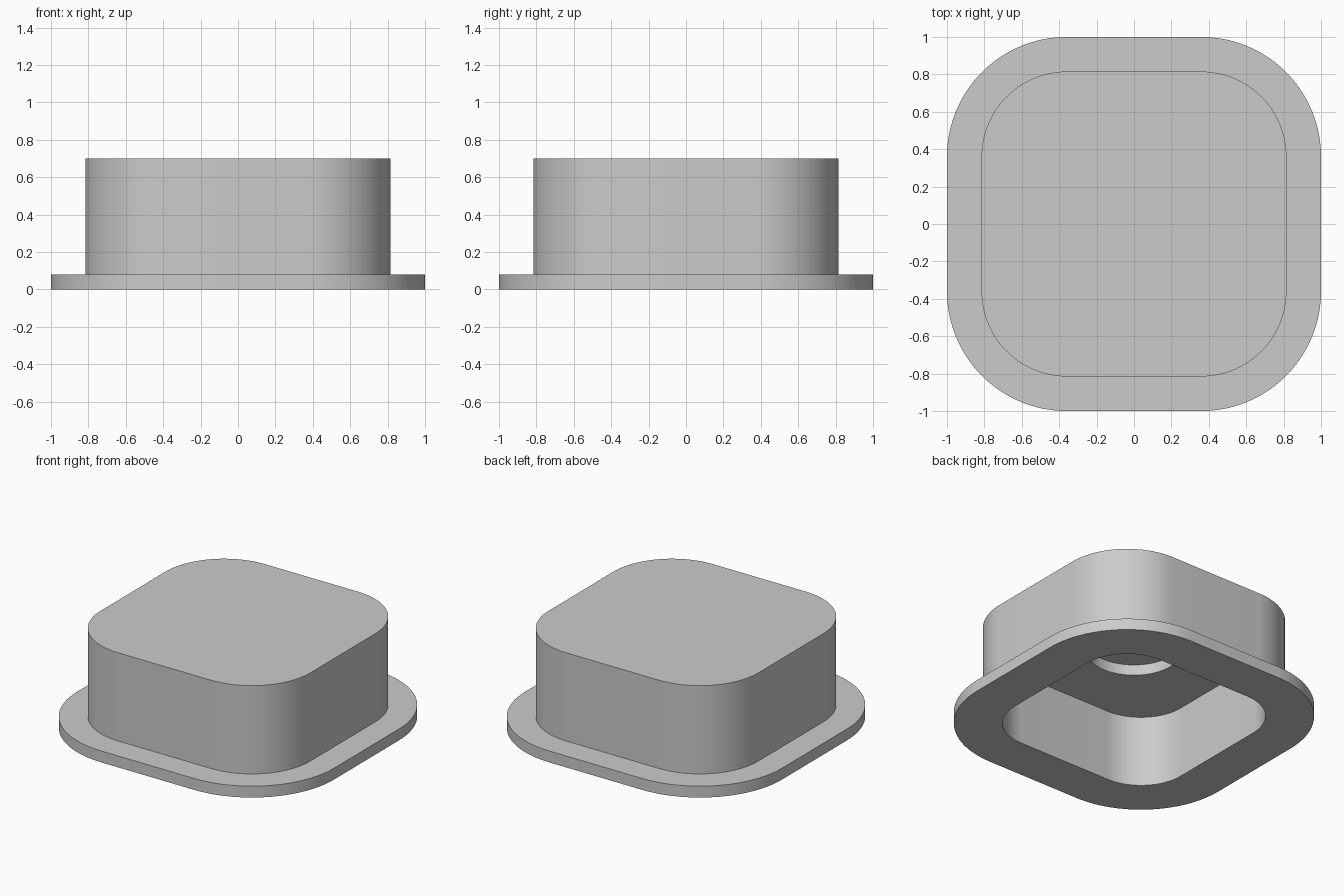
import bpy
import bmesh
import math

cube = bpy.data.objects.get("Cube")
if cube:
    bpy.data.objects.remove(cube, do_unlink=True)

CORNER_STEPS = 24
CORE = 0.36          # half length of the straight sides


def make_material(name, colour):
    mat = bpy.data.materials.new(name)
    mat.use_nodes = True
    mat.diffuse_color = colour
    mat.node_tree.nodes["Principled BSDF"].inputs["Base Color"].default_value = colour
    return mat


def rounded_loop(bm, half_width, core, z):
    """Rounded square ring; a core of zero gives a circle."""
    radius = half_width - core
    verts = []
    for corner in range(4):
        middle = math.radians(45 + 90 * corner)
        cx = math.copysign(core, math.cos(middle))
        cy = math.copysign(core, math.sin(middle))
        for step in range(CORNER_STEPS + 1):
            a = math.pi / 2 * (corner + step / CORNER_STEPS)
            verts.append(bm.verts.new((cx + radius * math.cos(a),
                                       cy + radius * math.sin(a), z)))
    return verts


def bridge(bm, lower, upper):
    count = len(lower)
    for i in range(count):
        j = (i + 1) % count
        bm.faces.new((lower[i], lower[j], upper[j], upper[i]))


# Section from the top outside, down round the flange, up into the hollow
section = [
    (0.815, CORE, 0.70),   # housing top
    (0.815, CORE, 0.08),   # housing meets flange
    (1.00, CORE, 0.08),    # flange upper edge
    (1.00, CORE, 0.0),     # flange lower edge
    (0.69, CORE, 0.0),     # cavity mouth
    (0.69, CORE, 0.50),    # cavity ceiling
    (0.30, 0.0, 0.50),     # round recess rim
    (0.30, 0.0, 0.575),    # round recess ceiling
]

bm = bmesh.new()
loops = [rounded_loop(bm, *ring) for ring in section]
for first, second in zip(loops, loops[1:]):
    bridge(bm, first, second)
bm.faces.new(loops[0])
bm.faces.new(loops[-1])
bmesh.ops.remove_doubles(bm, verts=bm.verts, dist=0.0001)
bmesh.ops.recalc_face_normals(bm, faces=bm.faces)

mesh = bpy.data.meshes.new("flanged_housing")
bm.to_mesh(mesh)
bm.free()
mesh.materials.append(make_material("light_grey", (0.6, 0.6, 0.6, 1.0)))

housing = bpy.data.objects.new("flanged_housing", mesh)
bpy.context.collection.objects.link(housing)

# Smooth corners, crisp edges
bpy.ops.object.select_all(action="DESELECT")
housing.select_set(True)
bpy.context.view_layer.objects.active = housing
bpy.ops.object.shade_smooth_by_angle(angle=math.radians(30))
